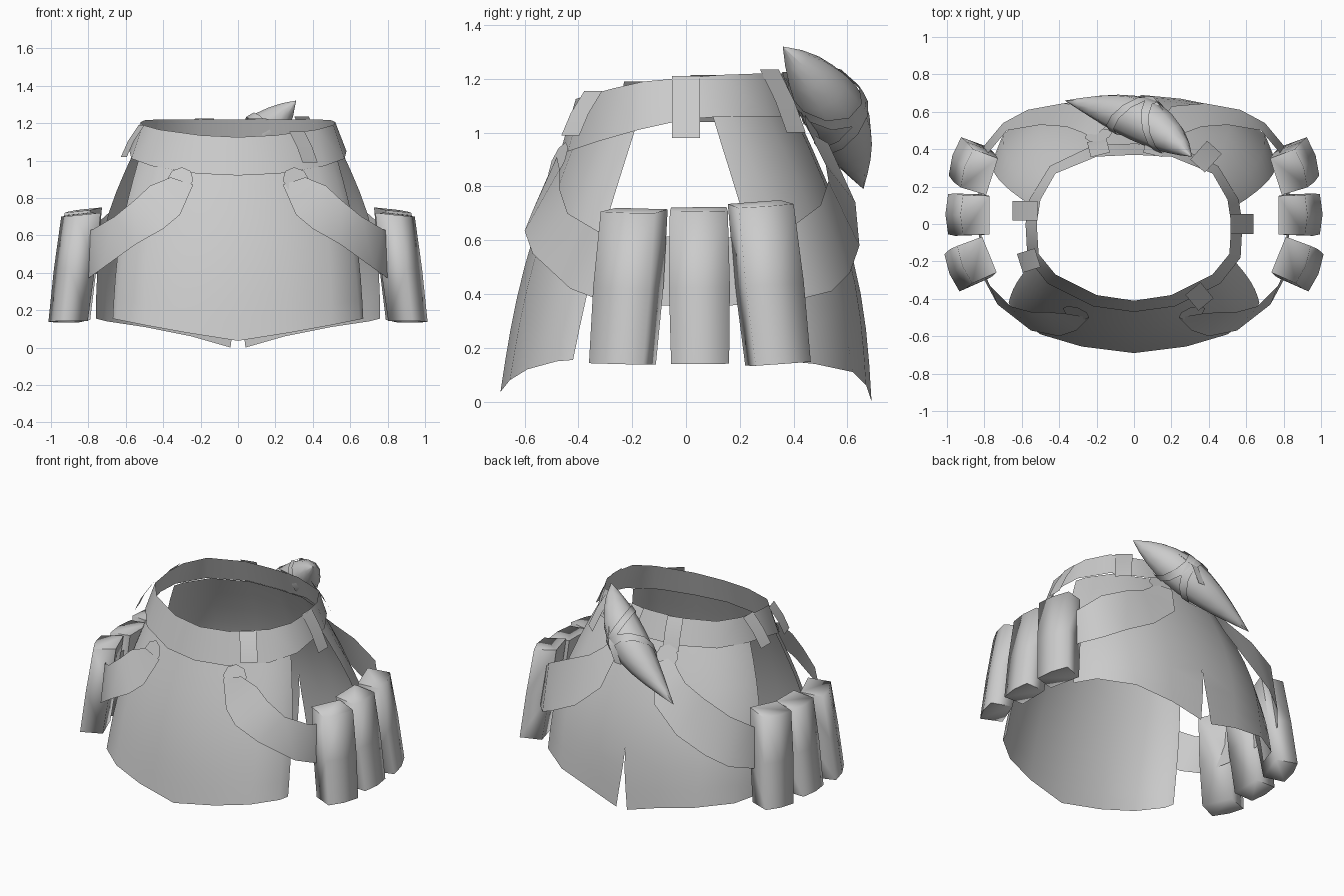
import bpy, bmesh, math
from mathutils import Vector, Matrix

cube = bpy.data.objects.get("Cube")
if cube:
    bpy.data.objects.remove(cube, do_unlink=True)

GREY = (0.6, 0.6, 0.6, 1)
mat = bpy.data.materials.new("plain grey")
mat.use_nodes = True
mat.diffuse_color = GREY
mat.node_tree.nodes["Principled BSDF"].inputs["Base Color"].default_value = GREY


def finish(name, bm, closed=False, mirror=False, limit=50):
    """Orient the faces outward, set smooth shading and make the object."""
    bmesh.ops.remove_doubles(bm, verts=bm.verts, dist=0.0005)
    bmesh.ops.recalc_face_normals(bm, faces=bm.faces)
    bm.normal_update()
    if not closed:
        out = sum(f.normal.xy.dot(f.calc_center_median().xy) * f.calc_area() for f in bm.faces)
        if out < 0:
            bmesh.ops.reverse_faces(bm, faces=bm.faces)
    for f in bm.faces:
        f.smooth = True
    for e in bm.edges:
        if len(e.link_faces) == 2:
            e.smooth = e.calc_face_angle(0) < math.radians(limit)
    mesh = bpy.data.meshes.new(name)
    bm.to_mesh(mesh)
    bm.free()
    mesh.materials.append(mat)
    ob = bpy.data.objects.new(name, mesh)
    bpy.context.collection.objects.link(ob)
    if mirror:
        mod = ob.modifiers.new("Mirror", "MIRROR")
        mod.merge_threshold = 0.001
    return ob


def loft(rows, ring=False, caps=False):
    """Bridge rows of points that have equal counts."""
    bm = bmesh.new()
    grid = [[bm.verts.new(p) for p in row] for row in rows]
    n = len(rows[0])
    for a, b in zip(grid, grid[1:]):
        for i in range(n if ring else n - 1):
            j = (i + 1) % n
            bm.faces.new((a[i], a[j], b[j], b[i]))
    if caps:
        bm.faces.new(grid[0])
        bm.faces.new(grid[-1])
    return bm


def apron(name, top, bottom, bulge, slit=0):
    """Curved skirt panel, bulging outward between its top and bottom edges."""
    rows = []
    for r in range(9):
        t = r / 8
        row = []
        for i, (a, b) in enumerate(zip(top, bottom)):
            p = Vector(a).lerp(Vector(b), t)
            p += Vector((p.x, p.y, 0)).normalized() * bulge * math.sin(math.pi * t)
            if i == 0:
                p.x = slit * max(0, t - 0.7) / 0.3
            row.append(p)
        rows.append(row)
    return finish(name, loft(rows), mirror=True)


# Waist belt
belt_top = [(0, -.41, 1.125), (.2, -.38, 1.135), (.42, -.27, 1.165), (.51, -.16, 1.19),
            (.52, 0, 1.205), (.5, .13, 1.215), (.42, .27, 1.22), (.2, .36, 1.22), (0, .37, 1.22)]
belt_low = [(0, -.47, .92), (.22, -.44, .93), (.46, -.32, .97), (.57, -.18, 1.01),
            (.58, 0, 1.05), (.56, .13, 1.06), (.45, .31, 1.06), (.22, .42, 1.06), (0, .43, 1.06)]
finish("waist_belt", loft([belt_top, belt_low]), mirror=True)

# Front and back skirt panels
apron("front_panel",
      [(0, -.44, .97), (.22, -.41, .97), (.42, -.32, .99), (.5, -.25, 1), (.53, -.19, 1.01)],
      [(0, -.69, .036), (.28, -.655, .08), (.5, -.59, .12), (.65, -.48, .15), (.67, -.42, .155)],
      .035)
apron("back_panel",
      [(0, .41, 1.07), (.2, .4, 1.07), (.42, .3, 1.07), (.53, .17, 1.06), (.55, .1, 1.06)],
      [(0, .69, 0), (.25, .67, .06), (.5, .62, .11), (.7, .48, .14), (.76, .33, .155)],
      .07, slit=.04)

# Hip straps running from front to back
upper = [(.36, -.48, .91), (.47, -.47, .865), (.55, -.47, .79), (.66, -.44, .7), (.77, -.33, .635),
         (.81, -.24, .62), (.82, .05, .61), (.81, .2, .61), (.78, .38, .64), (.68, .5, .73),
         (.5, .53, .82), (.36, .52, .88), (.28, .49, .94), (.22, .46, 1)]
lower = [(.24, -.5, .87), (.31, -.57, .71), (.4, -.6, .635), (.55, -.57, .55), (.73, -.43, .42),
         (.8, -.3, .37), (.84, .05, .35), (.83, .2, .36), (.8, .42, .38), (.7, .54, .41),
         (.57, .61, .48), (.38, .645, .58), (.2, .63, .74), (.14, .53, .96)]
finish("hip_strap", loft([upper, lower]), mirror=True)


# Eight-sided tabs joining the straps to the belt
def tab(name, centre, normal):
    bm = bmesh.new()
    turn = Vector(normal).to_track_quat("Z", "Y").to_matrix().to_4x4()
    bmesh.ops.create_circle(bm, cap_ends=True, segments=8, radius=.075,
                            matrix=Matrix.Translation(centre) @ turn)
    finish(name, bm, mirror=True)


tab("front_strap_tab", (.31, -.475, .895), (.35, -1, .45))
tab("back_strap_tab", (.19, .475, 1), (.2, 1, .5))


# Belt loops hanging from the top edge
def belt_loop(name, top, low, width=.105):
    a, b = Vector(top), Vector(low)
    out = Vector((b.x - a.x, b.y - a.y, 0)).normalized()
    side = Vector((-out.y, out.x, 0)) * width / 2
    path = [a, a.lerp(b, .5) + out * .01, b]
    finish(name, loft([[p - side, p + side] for p in path]))


loops = {
    "left_loop": ((.515, 0, 1.21), (.64, 0, .98)),
    "right_loop": ((-.515, .07, 1.215), (-.65, .07, 1.04)),
    "front_right_loop": ((-.515, -.18, 1.19), (-.61, -.21, 1.02)),
    "front_left_loop": ((.315, -.345, 1.155), (.385, -.43, .99)),
    "back_left_loop": ((.34, .31, 1.235), (.43, .41, 1)),
    "back_middle_loop": ((.1, .37, 1.225), (.12, .455, 1.03)),
    "back_right_loop": ((-.18, .37, 1.225), (-.2, .45, 1.03)),
}
for name, (top, low) in loops.items():
    belt_loop(name, top, low)


# Hip pouches, three on each side, leaning outward at the bottom
def pouch(name, x, y, turn, lean, top):
    section = [(-.08, -.105), (.065, -.11), (.08, 0), (.065, .11), (-.08, .105)]
    middle = (.14 + top) / 2
    rows = []
    for t, size in ((0, .98), (.5, 1.03), (1, .98)):
        rows.append([(u * size + .08 * (.5 - t), v * size,
                      (t - .5) * (top - .14) - u * .1 * t) for u, v in section])
    bm = loft(rows, ring=True, caps=True)
    bm.transform(Matrix.Translation((x, y, middle)) @ Matrix.Rotation(math.radians(turn), 4, "Z")
                 @ Matrix.Rotation(math.radians(lean), 4, "X"))
    finish(name, bm, closed=True, mirror=True, limit=88)


pouch("front_pouch", .88, -.215, -22, -1.5, .71)
pouch("middle_pouch", .89, .05, 0, .5, .715)
pouch("back_pouch", .865, .31, 18, 4, .735)

# Slanted spindle-shaped bundle at the back
TIP, END = Vector((.31, .36, 1.32)), Vector((-.37, .66, .79))
AXIS = (END - TIP).normalized()
SIDE = AXIS.cross(Vector((0, 0, 1))).normalized()
UP = SIDE.cross(AXIS)


def bundle_ring(t, grow=0, tilt=0):
    ring = []
    for i in range(10):
        a = math.tau * i / 10
        s = min(max(t + tilt * math.cos(a), 0), 1)
        bow = math.sin(math.pi * s ** .9)
        centre = TIP.lerp(END, s) + Vector((.06, .05, .01)) * bow
        r = .12 * bow + grow
        ring.append(centre + (SIDE * math.cos(a) + UP * math.sin(a)) * r)
    return ring


finish("back_bundle", loft([bundle_ring(max(i / 10, .002) if i < 10 else .998) for i in range(11)],
                           ring=True, caps=True), closed=True)
for name, t, tilt in (("upper_binding", .36, .09), ("lower_binding", .55, -.08)):
    finish(name, loft([bundle_ring(t - .03, .009, tilt), bundle_ring(t + .03, .009, tilt)],
                      ring=True), closed=True)

# Thin tie hanging the bundle from the belt
tie = [(.16, .4, 1.2), (.17, .5, 1.21), (.13, .61, 1.17), (.08, .68, 1.08), (.03, .685, .97)]
finish("bundle_tie", loft([[Vector(p) - Vector((.025, 0, 0)), Vector(p) + Vector((.025, 0, 0))]
                           for p in tie]))
